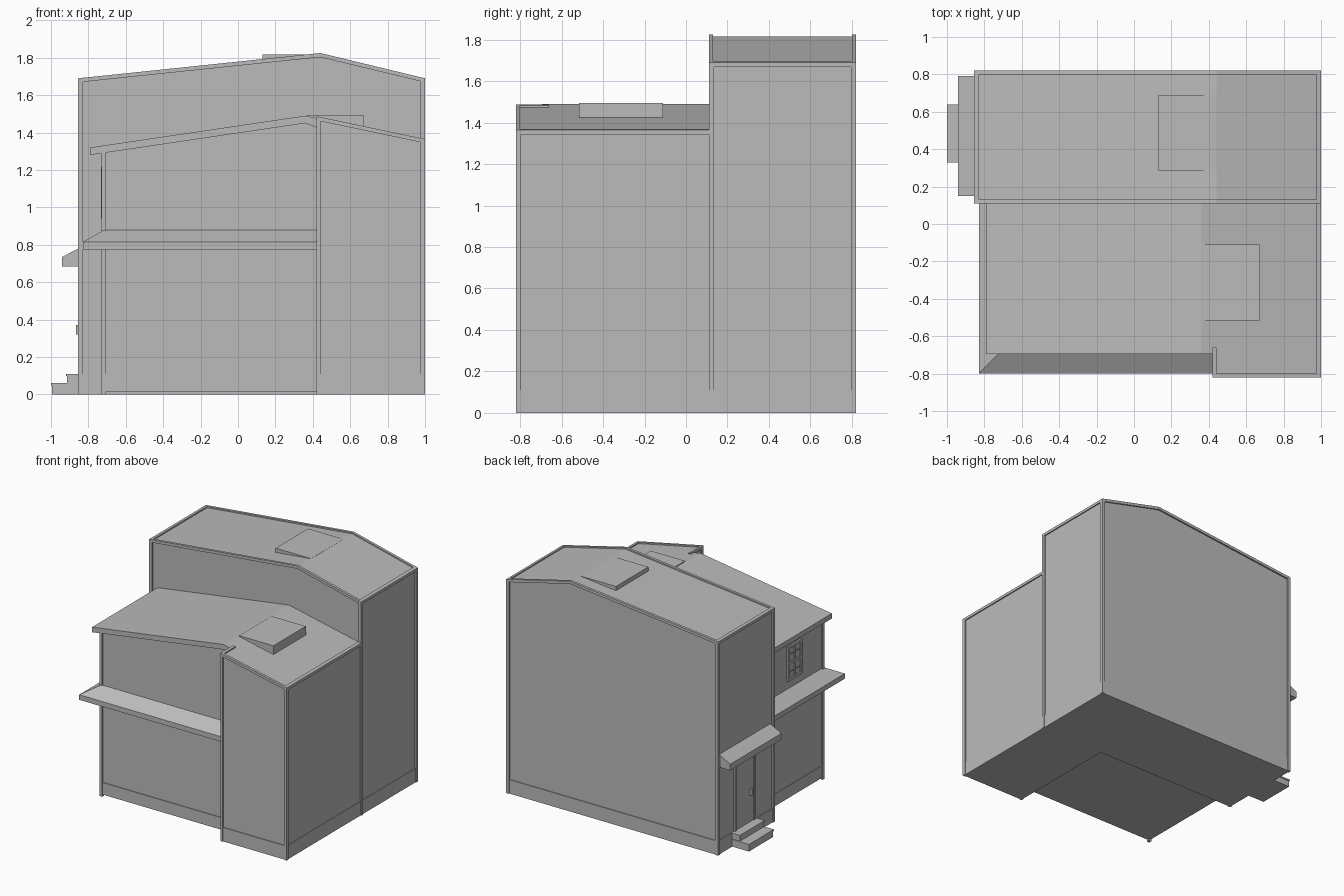
import bpy
import bmesh

cube = bpy.data.objects.get("Cube")
if cube:
    bpy.data.objects.remove(cube, do_unlink=True)

grey = bpy.data.materials.new("plain_grey")
grey.use_nodes = True
tone = (0.5, 0.5, 0.5, 1)
grey.diffuse_color = tone
grey.node_tree.nodes["Principled BSDF"].inputs["Base Color"].default_value = tone


def loft(name, rings):
    """Closed solid through a series of matching rings."""
    bm = bmesh.new()
    loops = [[bm.verts.new(p) for p in ring] for ring in rings]
    n = len(loops[0])
    for a, b in zip(loops, loops[1:]):
        for i in range(n):
            j = (i + 1) % n
            bm.faces.new((a[i], a[j], b[j], b[i]))
    bm.faces.new(loops[0])
    bm.faces.new(loops[-1])
    bmesh.ops.recalc_face_normals(bm, faces=bm.faces)
    mesh = bpy.data.meshes.new(name)
    bm.to_mesh(mesh)
    bm.free()
    mesh.materials.append(grey)
    obj = bpy.data.objects.new(name, mesh)
    bpy.context.collection.objects.link(obj)
    return obj


def prism(name, profile, y0, y1):
    """Extrude an x-z profile along y."""
    return loft(name, [[(x, y, z) for x, z in profile] for y in (y0, y1)])


def box(name, x0, x1, y0, y1, z0, z1):
    return prism(name, [(x0, z0), (x1, z0), (x1, z1), (x0, z1)], y0, y1)


def band(name, line, thick, y0, y1):
    """Strip hanging below a roof line."""
    return prism(name, line + [(x, z - thick) for x, z in reversed(line)], y0, y1)


T = 0.025    # trim width
INSET = 0.012
PLINTH = 0.11

# Tall rear block: walls, plinth, roof edging and corner posts
rear_line = [(-0.855, 1.69), (0.44, 1.825), (1.0, 1.69)]
L, R, F, B = -0.855, 1.0, 0.11, 0.82
prism("rear_walls", [(L + INSET, 0.01), (R - INSET, 0.01), (R - INSET, 1.683),
                     (0.44, 1.815), (L + INSET, 1.681)], F + INSET, B - INSET)
box("rear_plinth", L + 0.006, R - 0.006, F + 0.006, B - 0.006, 0, PLINTH)
band("rear_roof_edge_front", rear_line, 0.022, F, F + 0.02)
band("rear_roof_edge_back", rear_line, 0.022, B - 0.02, B)
band("rear_roof_edge_right", [(L, 1.69), (L + T, 1.693)], 0.022, F, B)
band("rear_roof_edge_left", [(R - T, 1.696), (R, 1.69)], 0.022, F, B)
for x in (L, R - T):
    for y in (F, B - T):
        box("rear_corner_post", x, x + T, y, y + T, 0, 1.685)

# Front left-hand block: walls, plinth, roof edging and posts
X0, Y0 = 0.42, -0.82
front_line = [(X0, 1.487), (R, 1.365)]
prism("front_block_walls", [(X0 + INSET, 0.01), (R - INSET, 0.01), (R - INSET, 1.357),
                            (X0 + INSET, 1.475)], Y0 + INSET, F + INSET)
box("front_block_plinth", X0 + 0.006, R - 0.006, Y0 + 0.006, F + INSET, 0, PLINTH)
band("front_block_roof_edge", front_line, 0.022, Y0, Y0 + 0.02)
band("front_block_roof_edge_left", [(R - T, 1.370), (R, 1.365)], 0.022, Y0, F)
band("front_block_roof_edge_right", [(X0, 1.487), (X0 + 0.02, 1.483)], 0.022, Y0, -0.66)
box("front_block_post_right", X0, X0 + 0.02, Y0, Y0 + T, 0, 1.48)
box("front_block_post_left", R - T, R, Y0, Y0 + T, 0, 1.36)

# Recessed wing with its overhanging roof
WX, WY = -0.72, -0.68
prism("wing_walls", [(WX, 0.015), (X0 + 0.02, 0.015), (X0 + 0.02, 1.45),
                     (0.36, 1.46), (WX, 1.30)], WY, F + INSET)
box("wing_plinth", WX - 0.005, X0 + 0.02, WY - 0.005, F + INSET, 0.015, PLINTH)
box("wing_corner_post", -0.73, -0.705, -0.69, -0.665, 0, 1.30)
prism("wing_roof", [(-0.79, 1.28), (0.36, 1.45), (X0 + 0.02, 1.42), (X0 + 0.02, 1.473),
                    (0.36, 1.49), (-0.79, 1.32)], -0.695, F + INSET)

# Canopy wrapping around the wing, mitred at the corner
section = [(0, 0.775), (0.115, 0.775), (0.115, 0.815), (0, 0.88)]
cx, cy = -0.715, -0.685
loft("wrap_canopy", [[(cx - d, F + INSET, z) for d, z in section],
                     [(cx - d, cy - d, z) for d, z in section],
                     [(X0 + 0.015, cy - d, z) for d, z in section]])

# Flat-topped roof hatches
prism("front_roof_hatch", [(0.37, 1.494), (0.67, 1.494), (0.67, 1.40), (0.37, 1.46)],
      -0.515, -0.11)
prism("rear_roof_hatch", [(0.13, 1.816), (0.44, 1.816), (0.44, 1.79), (0.13, 1.76)],
      0.285, 0.69)

# Door, frame, handle, awning and steps
wall = L + INSET
box("door_panel", wall - 0.004, wall + 0.01, 0.36, 0.60, PLINTH, 0.68)
for y in (0.345, 0.59):
    box("door_frame_side", wall - 0.011, wall + 0.01, y, y + 0.02, PLINTH, 0.69)
box("door_frame_top", wall - 0.011, wall + 0.01, 0.345, 0.61, 0.665, 0.69)
box("door_handle", wall - 0.022, wall, 0.395, 0.41, 0.32, 0.37)
prism("door_awning", [(-0.835, 0.685), (-0.94, 0.685), (-0.94, 0.735), (-0.835, 0.79)],
      0.15, 0.79)
for x, top in ((-0.995, 0.06), (-0.915, 0.11)):
    box("step", x, -0.84, 0.335, 0.635, 0, top - 0.012)
    box("step_tread", x - 0.005, -0.84, 0.33, 0.64, top - 0.012, top)

# Sash window on the wing's upper floor
wy0, wy1, wz0, wz1 = -0.41, -0.23, 0.94, 1.215
mid_y, mid_z = (wy0 + wy1) / 2, (wz0 + wz1) / 2
box("window_pane", WX - 0.003, WX + 0.01, wy0, wy1, wz0, wz1)
for y, w in ((wy0, 0.02), (mid_y - 0.005, 0.01), (wy1 - 0.02, 0.02)):
    box("window_upright", WX - 0.012, WX + 0.01, y, y + w, wz0, wz1)
for z, h in ((wz0, 0.02), (mid_z - 0.01, 0.02), (wz1 - 0.02, 0.02)):
    box("window_rail", WX - 0.013, WX + 0.01, wy0, wy1, z, z + h)
for z in ((wz0 + mid_z) / 2, (wz1 + mid_z) / 2):
    box("window_glazing_bar", WX - 0.01, WX + 0.01, wy0, wy1, z - 0.004, z + 0.004)
